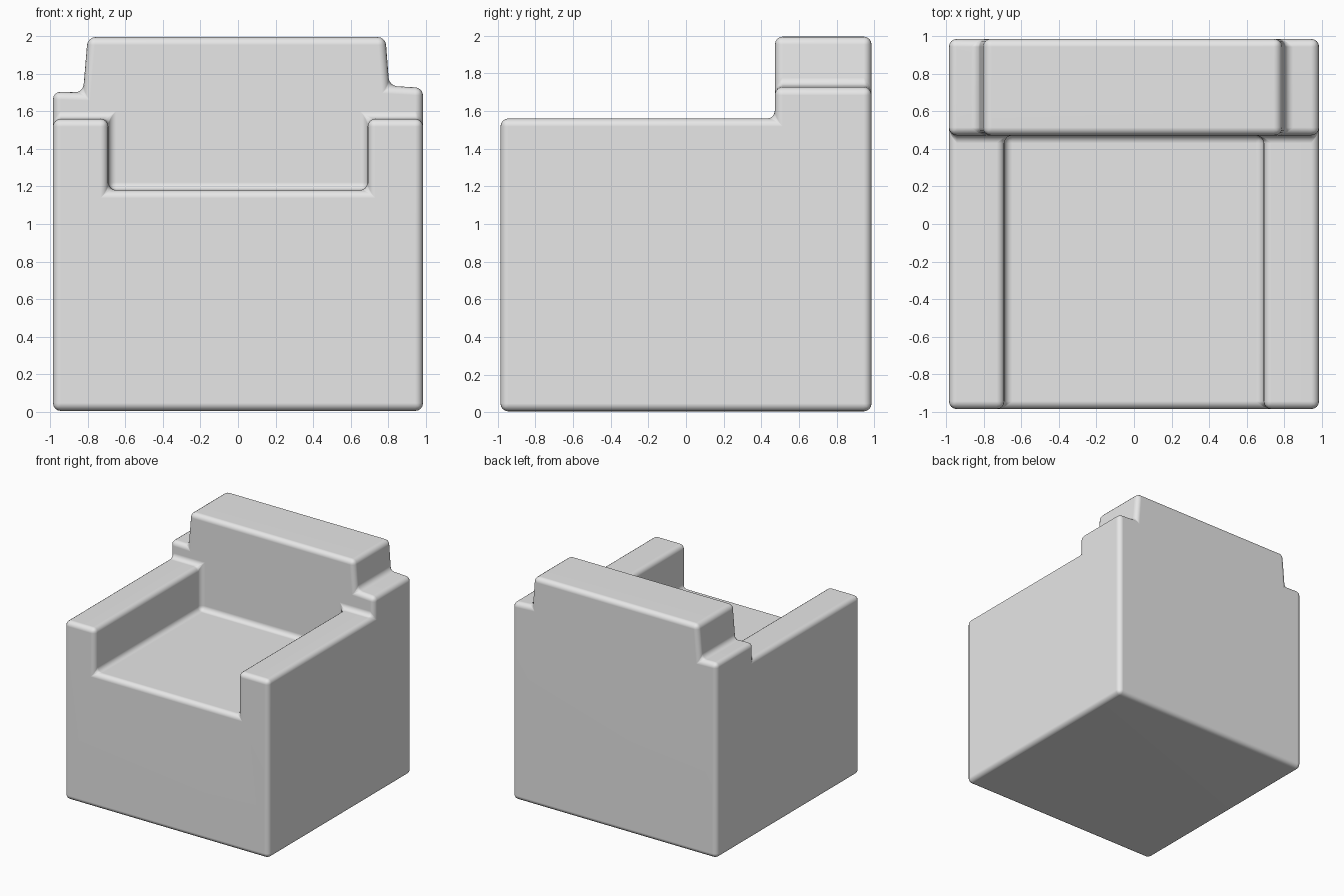
import bpy
import math

cube = bpy.data.objects.get("Cube")
if cube:
    bpy.data.objects.remove(cube, do_unlink=True)

# One upholstery colour
fabric = bpy.data.materials.new("grey fabric")
fabric.use_nodes = True
GREY = (0.8, 0.8, 0.8, 1)
fabric.diffuse_color = GREY
fabric.node_tree.nodes["Principled BSDF"].inputs["Base Color"].default_value = GREY

SIDE, FRONT, BACK = 0.985, -0.985, 0.985
BACKREST_FRONT = 0.472


def extruded(name, outline, y0, y1):
    """Solid made by pushing an x-z outline from y0 to y1."""
    n = len(outline)
    verts = [(x, y, z) for y in (y0, y1) for x, z in outline]
    faces = [list(range(n)), list(range(2 * n - 1, n - 1, -1))]
    faces += [[i, i + n, (i + 1) % n + n, (i + 1) % n] for i in range(n)]
    mesh = bpy.data.meshes.new(name)
    mesh.from_pydata(verts, [], faces)
    mesh.materials.append(fabric)
    obj = bpy.data.objects.new(name, mesh)
    bpy.context.collection.objects.link(obj)
    return obj


def apply(obj, kind, **settings):
    mod = obj.modifiers.new(kind.lower(), kind)
    for key, value in settings.items():
        setattr(mod, key, value)
    bpy.ops.object.modifier_apply(modifier=mod.name)


# Body: seat block with an arm on each side
body = extruded("armchair", [
    (-SIDE, 0.005), (SIDE, 0.005), (SIDE, 1.56), (0.69, 1.56),
    (0.69, 1.18), (-0.69, 1.18), (-0.69, 1.56), (-SIDE, 1.56)], FRONT, 0.7)

# Backrest: shoulders with a raised cushion between them
backrest = extruded("backrest", [
    (-SIDE, 0.005), (SIDE, 0.005), (SIDE, 1.725), (0.805, 1.735),
    (0.785, 1.995), (-0.80, 1.995), (-0.825, 1.70), (-SIDE, 1.705)],
    BACKREST_FRONT, BACK)

# Join into one upholstered shell and soften every edge
bpy.ops.object.select_all(action='DESELECT')
bpy.context.view_layer.objects.active = body
body.select_set(True)
apply(body, 'BOOLEAN', object=backrest, operation='UNION', solver='EXACT')
bpy.data.objects.remove(backrest, do_unlink=True)
apply(body, 'DECIMATE', decimate_type='DISSOLVE', angle_limit=math.radians(1))
apply(body, 'BEVEL', width=0.042, segments=4, limit_method='ANGLE',
      angle_limit=math.radians(40))
bpy.ops.object.shade_smooth_by_angle(angle=math.radians(40))
apply(body, 'WEIGHTED_NORMAL', keep_sharp=True)
